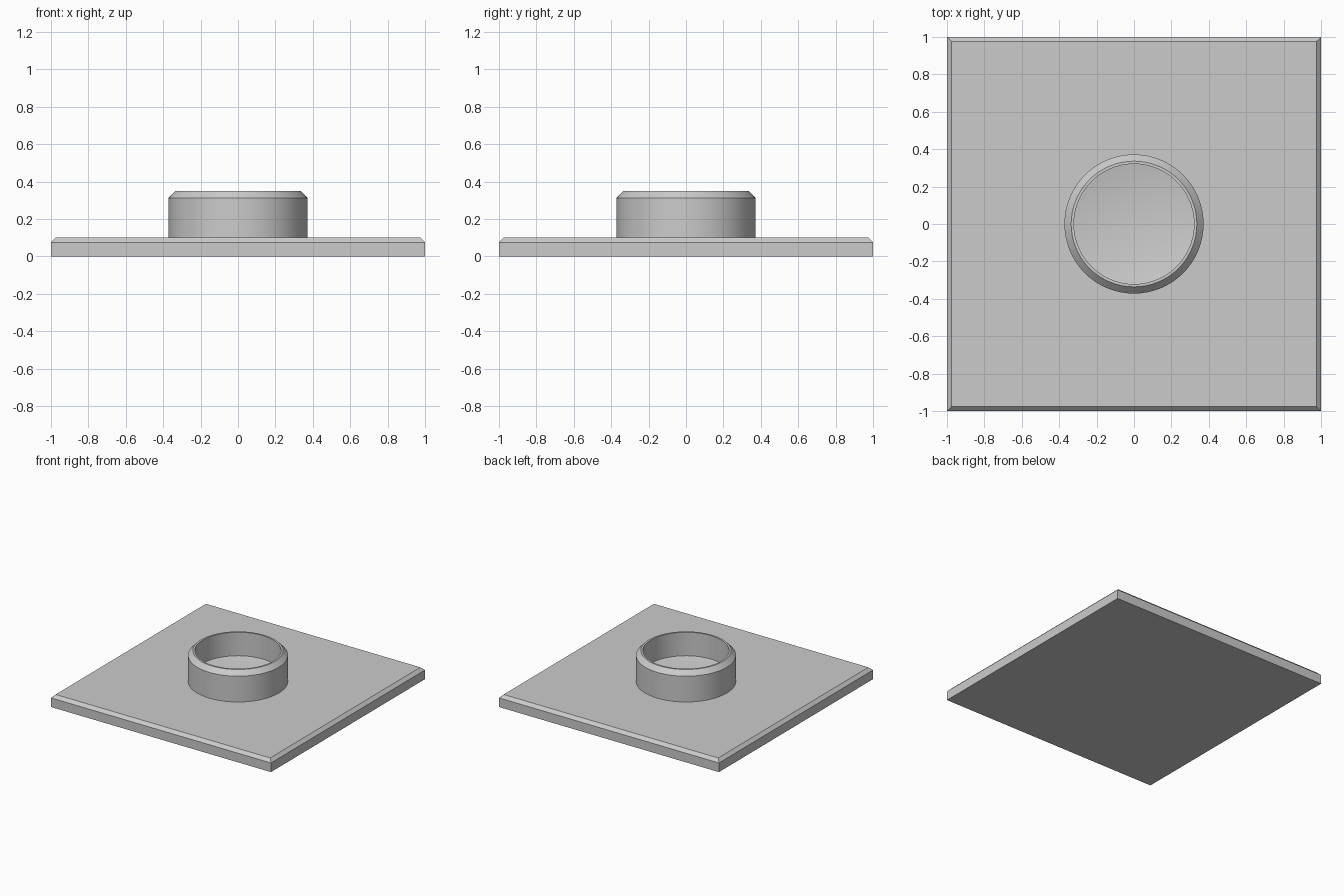
import bpy
import bmesh
import math
from mathutils import Matrix

if "Cube" in bpy.data.objects:
    bpy.data.objects.remove(bpy.data.objects["Cube"], do_unlink=True)

grey = bpy.data.materials.new("plain grey")
grey.use_nodes = True
COLOUR = (0.6, 0.6, 0.6, 1)
grey.diffuse_color = COLOUR
grey.node_tree.nodes["Principled BSDF"].inputs["Base Color"].default_value = COLOUR


def add_object(name, bm):
    bmesh.ops.recalc_face_normals(bm, faces=bm.faces)
    mesh = bpy.data.meshes.new(name)
    bm.to_mesh(mesh)
    bm.free()
    mesh.materials.append(grey)
    obj = bpy.data.objects.new(name, mesh)
    bpy.context.collection.objects.link(obj)
    return obj


# Square base plate with a chamfered upper rim
THICK = 0.1
bm = bmesh.new()
bmesh.ops.create_cube(bm, size=1, matrix=Matrix.Translation((0, 0, THICK / 2))
                      @ Matrix.Diagonal((2, 2, THICK, 1)))
top_edges = [e for e in bm.edges if all(v.co.z > THICK / 2 for v in e.verts)]
bmesh.ops.bevel(bm, geom=top_edges, offset=0.025, segments=1, affect='EDGES')
add_object("base_plate", bm)

# Round collar with a chamfered lip and a shallow dished floor, spun from its profile
profile = [(0.372, THICK), (0.372, 0.312), (0.336, 0.35), (0.321, 0.35),
           (0.321, 0.157), (0, 0.101)]
bm = bmesh.new()
verts = [bm.verts.new((r, 0, z)) for r, z in profile]
edges = [bm.edges.new(pair) for pair in zip(verts, verts[1:])]
bmesh.ops.spin(bm, geom=verts + edges, cent=(0, 0, 0), axis=(0, 0, 1),
               angle=math.tau, steps=64, use_merge=True)
bmesh.ops.remove_doubles(bm, verts=bm.verts, dist=0.0001)
collar = add_object("collar", bm)

bpy.ops.object.select_all(action='DESELECT')
collar.select_set(True)
bpy.context.view_layer.objects.active = collar
bpy.ops.object.shade_smooth_by_angle(angle=math.radians(30))
